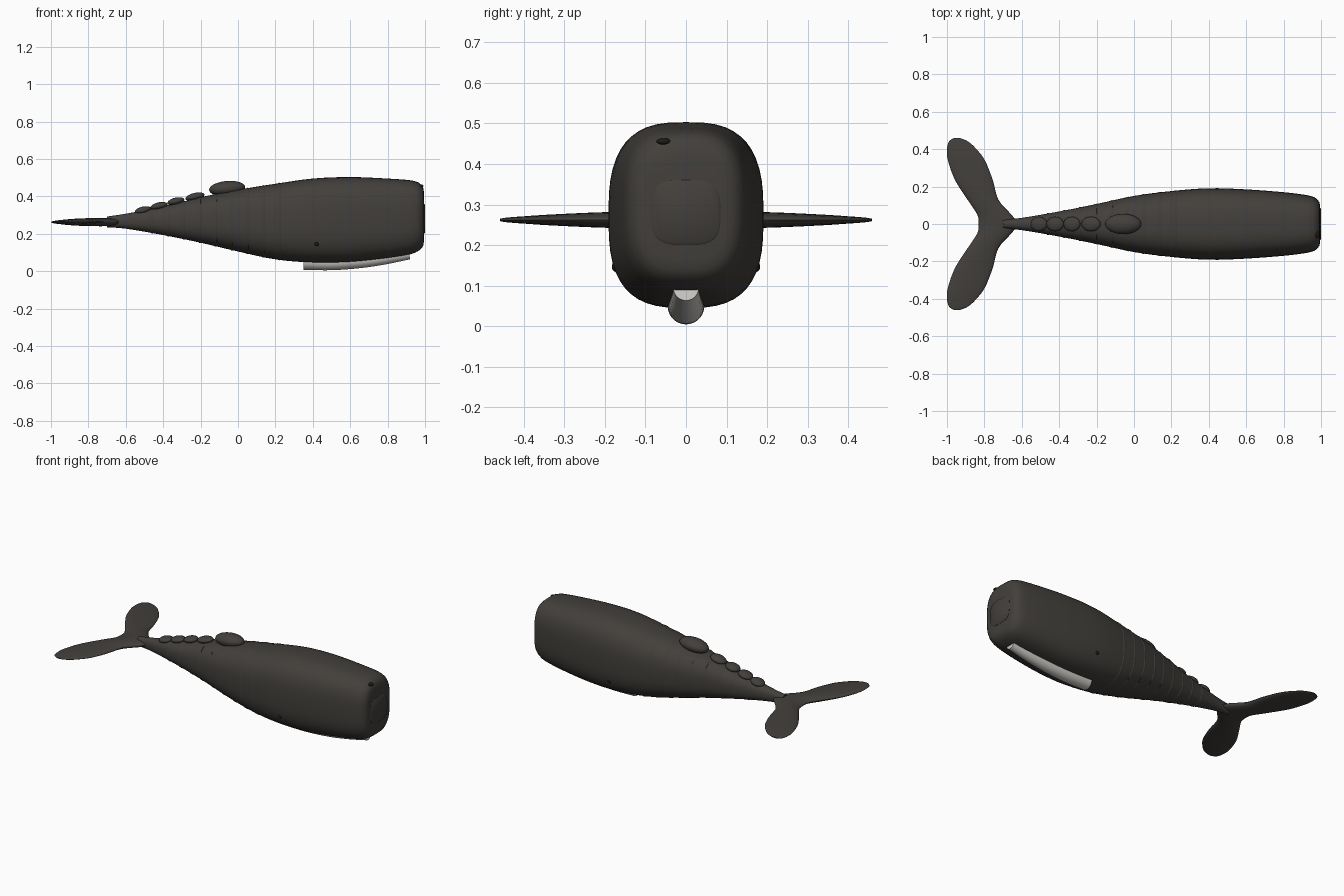
import bpy, bmesh, math
from mathutils import Vector

if "Cube" in bpy.data.objects:
    bpy.data.objects.remove(bpy.data.objects["Cube"])


def material(name, rgb):
    m = bpy.data.materials.new(name)
    m.diffuse_color = (*rgb, 1)
    m.use_nodes = True
    m.node_tree.nodes["Principled BSDF"].inputs["Base Color"].default_value = m.diffuse_color
    return m


SKIN = material("dark_skin", (0.055, 0.050, 0.044))
PALE = material("pale_jaw", (0.60, 0.59, 0.56))
BLACK = material("black", (0.012, 0.011, 0.010))


def finish(obj, mat, angle=45):
    obj.data.materials.append(mat)
    bpy.ops.object.select_all(action='DESELECT')
    obj.select_set(True)
    bpy.context.view_layer.objects.active = obj
    bpy.ops.object.shade_smooth_by_angle(angle=math.radians(angle))
    return obj


def loft(name, rings, mat, caps=True):
    bm = bmesh.new()
    loops = [[bm.verts.new(p) for p in ring] for ring in rings]
    n = len(loops[0])
    for a, b in zip(loops, loops[1:]):
        for i in range(n):
            j = (i + 1) % n
            bm.faces.new((a[i], a[j], b[j], b[i]))
    if caps:
        bm.faces.new(loops[0])
        bm.faces.new(loops[-1])
    bmesh.ops.recalc_face_normals(bm, faces=bm.faces)
    me = bpy.data.meshes.new(name)
    bm.to_mesh(me)
    bm.free()
    obj = bpy.data.objects.new(name, me)
    bpy.context.collection.objects.link(obj)
    return finish(obj, mat)


def smooth_path(pts, steps=4):
    # Catmull-Rom through tuples of any length
    pts = [Vector(p) for p in pts]
    ext = [2 * pts[0] - pts[1]] + pts + [2 * pts[-1] - pts[-2]]
    out = []
    for a, b, c, d in zip(ext, ext[1:], ext[2:], ext[3:]):
        for k in range(steps):
            t = k / steps
            out.append(0.5 * (2 * b + (c - a) * t + (2 * a - 5 * b + 4 * c - d) * t * t
                              + (3 * b - a - 3 * c + d) * t ** 3))
    return out + [pts[-1]]


def section(x, hw, z0, z1, e=2.7, grow=0, n=48):
    ring = []
    for i in range(n):
        t = 2 * math.pi * i / n
        c, s = math.cos(t), math.sin(t)
        ring.append((x, (hw + grow) * math.copysign(abs(c) ** (2 / e), c),
                     (z0 + z1) / 2 + ((z1 - z0) / 2 + grow) * math.copysign(abs(s) ** (2 / e), s)))
    return ring


def blob(name, loc, size, mat, pitch=0):
    bpy.ops.mesh.primitive_uv_sphere_add(segments=32, ring_count=16, location=loc,
                                         rotation=(0, pitch, 0))
    o = bpy.context.object
    o.name = name
    o.scale = size
    return finish(o, mat)


# Body: x, half width, bottom, top
prof = [(-0.70, 0.024, 0.234, 0.292), (-0.60, 0.033, 0.227, 0.307), (-0.40, 0.067, 0.193, 0.345),
        (-0.20, 0.107, 0.152, 0.395), (0.0, 0.150, 0.105, 0.435), (0.20, 0.176, 0.063, 0.467),
        (0.40, 0.191, 0.046, 0.495), (0.60, 0.185, 0.049, 0.503), (0.80, 0.170, 0.070, 0.495),
        (0.92, 0.155, 0.090, 0.486), (0.965, 0.143, 0.108, 0.474)]
path = smooth_path(prof)
# Rounded snout ending in the flat front
nose = [(0.982, 0.130, 0.122, 0.460), (0.991, 0.116, 0.138, 0.444), (0.995, 0.098, 0.165, 0.415)]
loft("body", [section(*p, e=2.3 + 0.6 * min(1, max(0, p[0] + 0.5))) for p in path]
     + [section(*p, e=3) for p in nose], SKIN)
loft("snout_pad", [section(0.97, 0.085, 0.2, 0.36, 3.4), section(0.996, 0.085, 0.2, 0.36, 3.4),
                   section(1.0, 0.080, 0.205, 0.355, 3.4)], SKIN)


def body_at(x):
    for a, b in zip(path, path[1:]):
        if a[0] <= x <= b[0]:
            return a.lerp(b, (x - a[0]) / (b[0] - a[0]))


# Skin wrinkles around the rear half
for k in range(9):
    xc = -0.46 + 0.085 * k
    rings = []
    for dx, grow in ((-0.009, -0.002), (-0.004, 0.002), (0.004, 0.002), (0.009, -0.002)):
        p = body_at(xc + dx)
        rings.append(section(*p, e=2.3 + 0.6 * min(1, max(0, p[0] + 0.5)), grow=grow))
    loft("skin_wrinkle", rings, SKIN, caps=False)

# Dorsal hump and knuckles
blob("dorsal_hump", (-0.058, 0, 0.442), (0.097, 0.054, 0.040), SKIN, math.radians(-5))
for x, z, r in ((-0.23, 0.398, 0.052), (-0.332, 0.373, 0.046), (-0.422, 0.348, 0.047),
                (-0.508, 0.325, 0.045)):
    blob("back_knuckle", (x, 0, z), (r, 0.039, 0.020), SKIN, math.radians(-13))

# Tail flukes: y, leading x, trailing x, half thickness
half = smooth_path([(0.0, -0.615, -0.83, 0.022), (0.05, -0.655, -0.838, 0.022),
                    (0.13, -0.725, -0.89, 0.021), (0.235, -0.755, -0.957, 0.018),
                    (0.34, -0.797, -0.995, 0.013), (0.40, -0.842, -1.0, 0.009),
                    (0.44, -0.885, -0.99, 0.006), (0.459, -0.928, -0.965, 0.003)])
span = [(-p[0], *p[1:]) for p in reversed(half[1:])] + [tuple(p) for p in half]
fluke = []
for y, lead, trail, th in span:
    fluke.append([((lead + trail) / 2 + (lead - trail) / 2 * math.cos(2 * math.pi * i / 24), y,
                   0.262 + th * math.sin(2 * math.pi * i / 24)) for i in range(24)])
loft("tail_flukes", fluke, SKIN)

# Lower jaw: tapered curved tube, x, z, radius
jaw = []
jpath = smooth_path([(0.35, 0.052, 0.045), (0.50, 0.050, 0.045), (0.65, 0.058, 0.042),
                     (0.78, 0.072, 0.037), (0.915, 0.094, 0.031)])
for i, (x, z, r) in enumerate(jpath):
    q, p = jpath[min(i + 1, len(jpath) - 1)], jpath[max(i - 1, 0)]
    a = math.atan2(q[1] - p[1], q[0] - p[0])
    jaw.append([(x - math.sin(a) * r * math.sin(t), r * math.cos(t), z + math.cos(a) * r * math.sin(t))
                for t in [2 * math.pi * k / 32 for k in range(32)]])
loft("lower_jaw", jaw, PALE)

# Mouth patches, eyes and blowhole
for s in (-1, 1):
    blob("lip_patch", (0.86, s * 0.095, 0.115), (0.065, 0.011, 0.016), PALE, math.radians(-9))
    blob("eye", (0.42, s * 0.169, 0.147), (0.014, 0.014, 0.014), BLACK)
blob("blowhole", (0.975, -0.055, 0.455), (0.017, 0.018, 0.009), BLACK)
